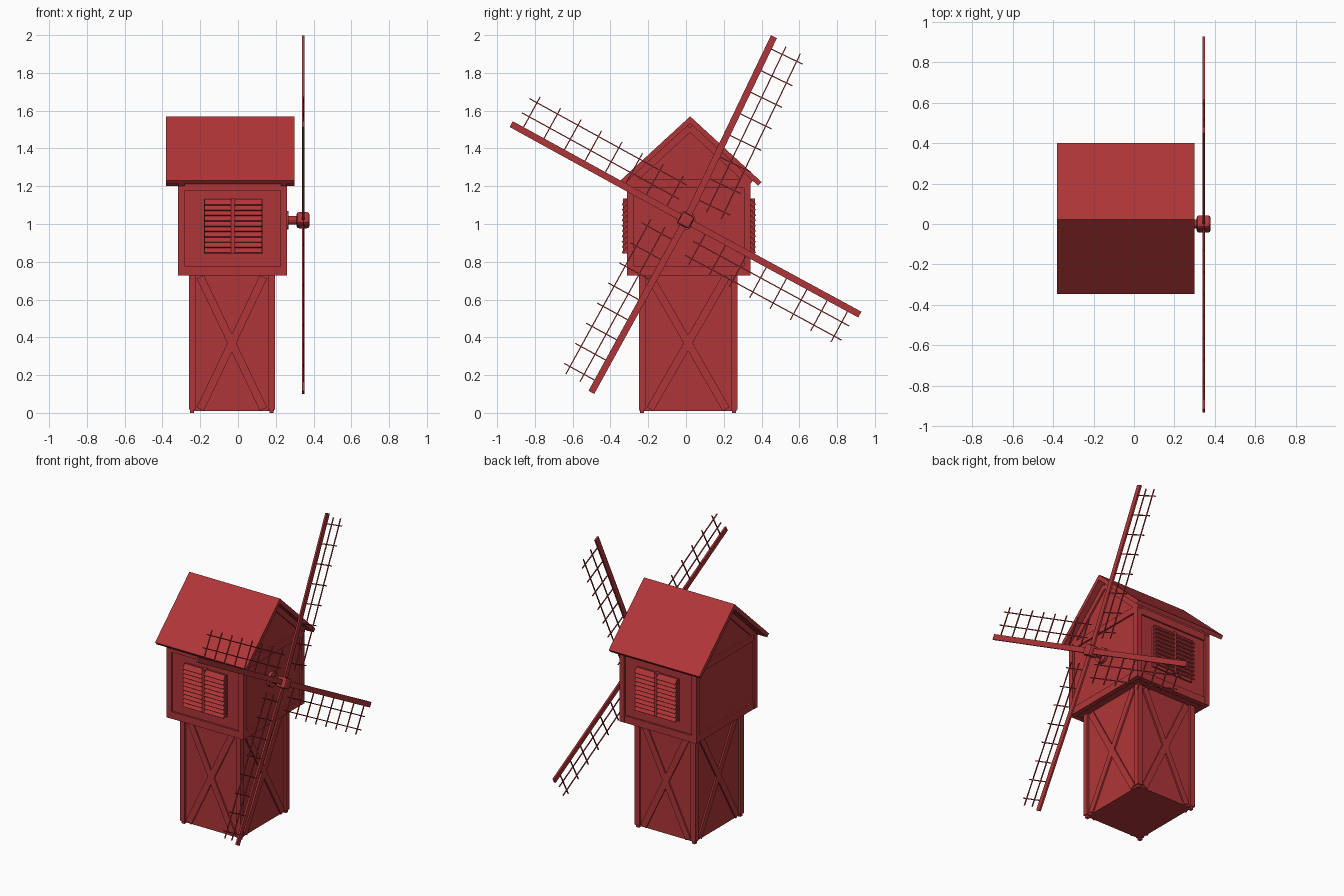
import bpy, bmesh
from math import cos, sin, radians, pi
from mathutils import Vector, Matrix

if "Cube" in bpy.data.objects:
    bpy.data.objects.remove(bpy.data.objects["Cube"])

red = bpy.data.materials.new("red_paint")
red.diffuse_color = (0.43, 0.036, 0.04, 1)
red.use_nodes = True
red.node_tree.nodes["Principled BSDF"].inputs["Base Color"].default_value = red.diffuse_color


def finish(name, bm):
    bmesh.ops.recalc_face_normals(bm, faces=bm.faces)
    me = bpy.data.meshes.new(name)
    bm.to_mesh(me)
    bm.free()
    me.materials.append(red)
    ob = bpy.data.objects.new(name, me)
    bpy.context.collection.objects.link(ob)
    return ob


def box(bm, lo, hi):
    lo, hi = Vector(lo), Vector(hi)
    m = Matrix.Translation((lo + hi) / 2) @ Matrix.Diagonal((*(hi - lo), 1))
    bmesh.ops.create_cube(bm, size=1, matrix=m)


def beam(bm, p, q, width, depth, normal):
    """Rectangular bar from p to q, depth measured along normal."""
    p, q, n = Vector(p), Vector(q), Vector(normal)
    d = q - p
    t = d.normalized()
    s = n.cross(t)
    m = Matrix((t * d.length, s * width, n * depth)).transposed().to_4x4()
    m.translation = (p + q) / 2
    bmesh.ops.create_cube(bm, size=1, matrix=m)


def prism(bm, profile, x0, x1):
    """Extrude a (y, z) profile along x."""
    f = bm.faces.new([bm.verts.new((x0, y, z)) for y, z in profile])
    r = bmesh.ops.extrude_face_region(bm, geom=[f])
    vs = [v for v in r["geom"] if isinstance(v, bmesh.types.BMVert)]
    bmesh.ops.translate(bm, verts=vs, vec=(x1 - x0, 0, 0))


# tower: core, corner posts with feet, crossed braces
TX, TY, TZ, P = (-0.26, 0.195), (-0.25, 0.272), 0.73, 0.035
bm = bmesh.new()
box(bm, (TX[0] + .015, TY[0] + .015, 0.01), (TX[1] - .015, TY[1] - .015, 0.74))
finish("tower_walls", bm)

bm = bmesh.new()
for i in (0, 1):
    for j in (0, 1):
        x, y = TX[i] - i * P, TY[j] - j * P
        box(bm, (x, y, 0.018), (x + P, y + P, TZ))
        box(bm, (x + .007, y + .007, 0), (x + P - .007, y + P - .007, 0.02))
finish("tower_posts", bm)

bm = bmesh.new()
for s in (0, 1):
    n = 2 * s - 1
    y, x = TY[s] - n * 0.012, TX[s] - n * 0.012
    for a, b in ((0.02, 0.72), (0.72, 0.02)):
        beam(bm, (TX[0] + .06, y, a), (TX[1] - .06, y, b), 0.042, 0.014, (0, 1, 0))
        beam(bm, (x, TY[0] + .06, a), (x, TY[1] - .06, b), 0.042, 0.014, (1, 0, 0))
finish("tower_braces", bm)

# cabin: gabled core, timber frame
CX, CY, C0, C1 = (-0.317, 0.26), (-0.312, 0.342), 0.727, 1.225
RY, RZ, SL = 0.022, 1.57, 0.92          # ridge position and roof slope
under = RZ - 0.037                      # underside of the ridge


def roof_under(y):
    return under - SL * abs(y - RY)


bm = bmesh.new()
a, b, g = CY[0] + .013, CY[1] - .013, .013
prism(bm, [(a, C0 + .005), (b, C0 + .005), (b, roof_under(b)), (RY, under),
           (a, roof_under(a))], CX[0] + g, CX[1] - g)
finish("cabin_walls", bm)

bm = bmesh.new()
F = 0.036
for i in (0, 1):
    x = CX[i] - i * F
    for j in (0, 1):
        y = CY[j] - j * F
        box(bm, (x, y, C0), (x + F, y + F, C1))
    for z0, z1 in ((C0, C0 + .048), (1.19, 1.235)):
        box(bm, (x + .002, CY[0] + .01, z0), (x + F - .002, CY[1] - .01, z1))
    # gable rafters
    for y in CY:
        e = Vector((x + F / 2, y, roof_under(y) - .024))
        beam(bm, e, (x + F / 2, RY, under - .024), 0.036, F - .006, (1, 0, 0))
for j in (0, 1):
    y = CY[j] - j * F
    for z0, z1 in ((C0, C0 + .048), (1.178, C1)):
        box(bm, (CX[0] + .01, y + .001, z0), (CX[1] - .01, y + F - .001, z1))
finish("cabin_frame", bm)

# roof: folded slab with square-cut eaves
top = lambda y: RZ - SL * abs(y - RY)
bm = bmesh.new()
L, R = -0.346, 0.40
prism(bm, [(L, top(L)), (RY, RZ), (R, top(R)), (R - .018, top(R) - .02),
           (RY, under), (L + .018, top(L) - .02)], -0.38, 0.30)
finish("roof", bm)

# louvred shutters on both long sides
for side, wall, n in (("front", CY[0], -1), ("back", CY[1], 1)):
    bm = bmesh.new()
    inner = wall - n * 0.013
    for x0, x1 in ((-0.178, -0.036), (-0.018, 0.128)):
        for k in range(10):
            z = 0.848 + k * 0.0282
            beam(bm, (x0, inner + n * .027, z + .014), (x1, inner + n * .027, z + .014),
                 0.038, 0.008, Vector((0, n * 0.8, 0.6)))
    ya, yb = sorted((inner, inner + n * .035))
    box(bm, (-0.037, ya, 0.843), (-0.017, yb, 1.135))
    ya, yb = sorted((inner, inner + n * .012))
    box(bm, (-0.18, ya, 0.843), (0.13, yb, 1.13))
    finish(side + "_shutters", bm)

# shaft, wall collar and hub
HZ, SX = 1.02, 0.346


def drum(name, x0, x1, r, n, bevel=0.0, turn=0.0):
    bm = bmesh.new()
    m = (Matrix.Translation(((x0 + x1) / 2, 0, HZ)) @ Matrix.Rotation(turn, 4, "X")
         @ Matrix.Rotation(pi / 2, 4, "Y"))
    bmesh.ops.create_cone(bm, cap_ends=True, segments=n, radius1=r, radius2=r,
                          depth=x1 - x0, matrix=m)
    if bevel:
        bmesh.ops.bevel(bm, geom=bm.edges[:], offset=bevel, segments=2,
                        affect="EDGES", profile=0.5)
    finish(name, bm)


drum("shaft", 0.22, 0.33, 0.022, 12)
drum("shaft_collar", 0.24, 0.268, 0.05, 16)
drum("hub", 0.31, 0.379, 0.05, 4, 0.013, radians(17))

# four sails: spar plus lattice on the clockwise side
for k, (ang, length) in enumerate(((64.4, 1.077), (151.2, 1.056),
                                   (241.2, 1.04), (331.5, 1.047))):
    t = radians(ang)
    u, v = Vector((0, cos(t), sin(t))), Vector((0, sin(t), -cos(t)))
    c, X = Vector((SX, 0, HZ)), (1, 0, 0)
    bm = bmesh.new()
    beam(bm, c, c + u * length, 0.035, 0.012, X)
    finish(f"sail_spar_{k + 1}", bm)
    bm = bmesh.new()
    end = length - 0.02
    for off in (0.08, 0.165):
        beam(bm, c + u * .085 + v * off, c + u * end + v * off, 0.006, 0.006, X)
    for i in range(8):
        r = 0.125 + i * (end - 0.17) / 7
        beam(bm, c + u * r, c + u * r + v * 0.2, 0.006, 0.006, X)
    finish(f"sail_lattice_{k + 1}", bm)
